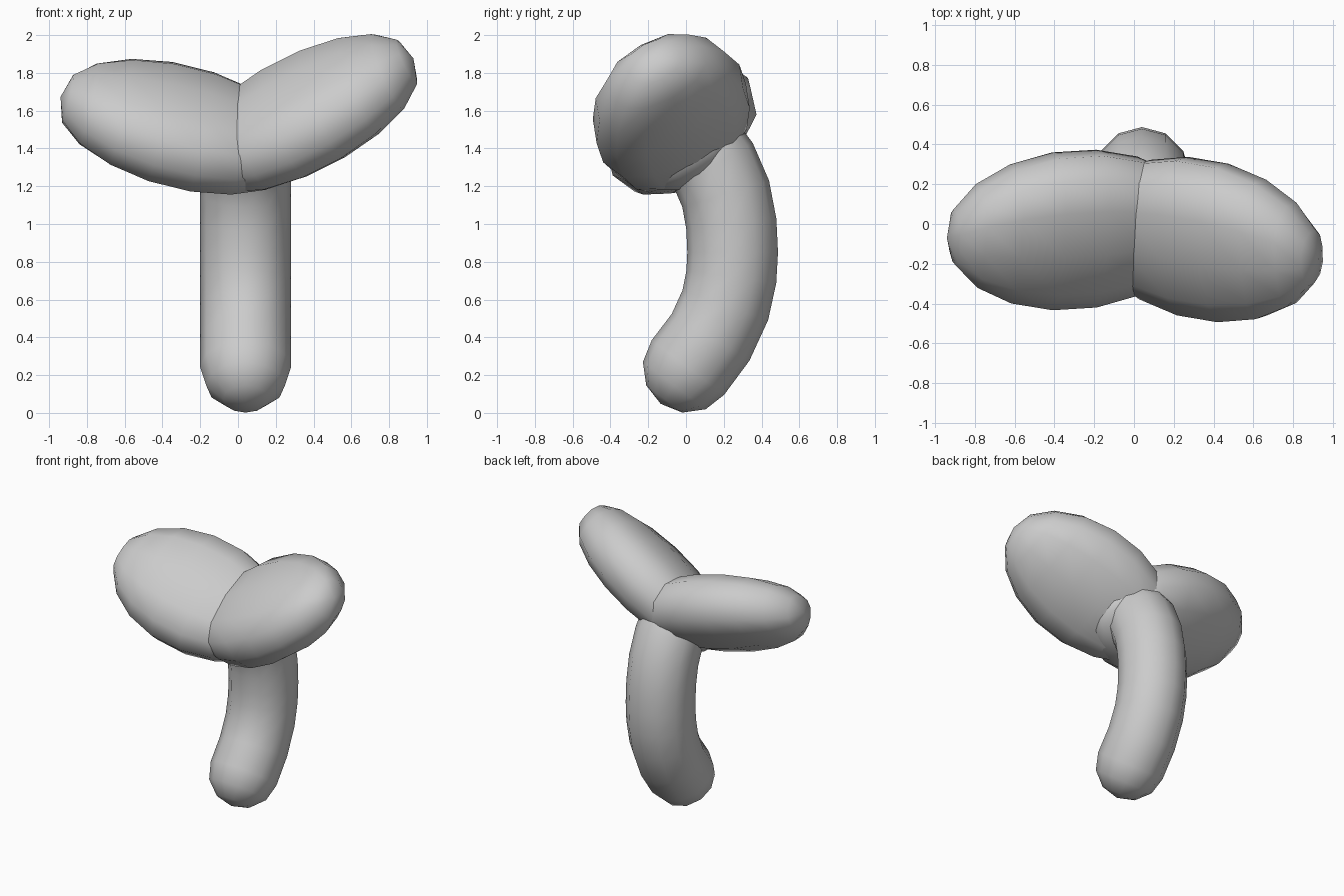
import bpy, bmesh
from math import sin, cos, pi, copysign
from mathutils import Vector

if "Cube" in bpy.data.objects:
    bpy.data.objects.remove(bpy.data.objects["Cube"])

SIDES = 12


def loft(name, start, rings, end):
    """Skin closed rings of points between two end points, smooth shaded."""
    bm = bmesh.new()
    loops = [[bm.verts.new(p) for p in ring] for ring in rings]
    for a, b in zip(loops, loops[1:]):
        for i in range(SIDES):
            j = (i + 1) % SIDES
            bm.faces.new((a[i], a[j], b[j], b[i]))
    for tip, loop in ((bm.verts.new(start), loops[0]), (bm.verts.new(end), loops[-1])):
        for i in range(SIDES):
            bm.faces.new((tip, loop[i], loop[(i + 1) % SIDES]))
    bmesh.ops.recalc_face_normals(bm, faces=bm.faces)
    for f in bm.faces:
        f.smooth = True
    mesh = bpy.data.meshes.new(name)
    bm.to_mesh(mesh)
    bm.free()
    obj = bpy.data.objects.new(name, mesh)
    bpy.context.collection.objects.link(obj)
    return obj


def stem(name, x, radius, path):
    """Round bent tube with domed ends, following (y, z) points."""
    pts = [Vector((x, y, z)) for y, z in path]
    side = Vector((1, 0, 0))
    rings = []

    def ring(c, t, r):
        up = t.cross(side)
        rings.append([c + r * (cos(2 * pi * i / SIDES) * side + sin(2 * pi * i / SIDES) * up)
                      for i in range(SIDES)])

    first = (pts[1] - pts[0]).normalized()
    last = (pts[-1] - pts[-2]).normalized()
    for a in (pi / 3, pi / 6):
        ring(pts[0] - first * radius * sin(a), first, radius * cos(a))
    for k, p in enumerate(pts):
        t = (pts[min(k + 1, len(pts) - 1)] - pts[max(k - 1, 0)]).normalized()
        ring(p, t, radius)
    for a in (pi / 6, pi / 3):
        ring(pts[-1] + last * radius * sin(a), last, radius * cos(a))
    return loft(name, pts[0] - first * radius, rings, pts[-1] + last * radius)


def leaf(name, centre, along, normal, length, width, thick):
    """Plump flattened leaf: pointed outline, full thickness almost to the tip."""
    c, u = Vector(centre), Vector(along).normalized()
    n = Vector(normal)
    n = (n - u * n.dot(u)).normalized()
    w = n.cross(u)

    def boxy(v):
        return copysign(abs(v) ** 0.85, v) if abs(v) > 1e-6 else 0.0

    rings = []
    for k in range(1, 9):
        a = pi * k / 9
        rings.append([c - u * length * cos(a) +
                      w * width * sin(a) ** 1.05 * boxy(cos(2 * pi * i / SIDES)) +
                      n * thick * sin(a) ** 0.7 * boxy(sin(2 * pi * i / SIDES))
                      for i in range(SIDES)])
    return loft(name, c - u * length, rings, c + u * length)


# Bent stem
stem("stem", 0.04, 0.24,
     [(0.01, 0.24), (0.13, 0.40), (0.208, 0.57), (0.24, 0.72), (0.247, 0.85),
      (0.24, 1.00), (0.21, 1.16), (0.145, 1.31), (0.06, 1.42)])

# Two leaves, the right one raised a little higher
leaf("left_leaf", (-0.30, -0.03, 1.515), (-0.97, -0.06, 0.24), (0.26, -0.53, 0.80),
     0.66, 0.44, 0.25)
leaf("right_leaf", (0.345, -0.078, 1.585), (0.88, -0.15, 0.44), (-0.46, -0.46, 0.75),
     0.66, 0.44, 0.25)
